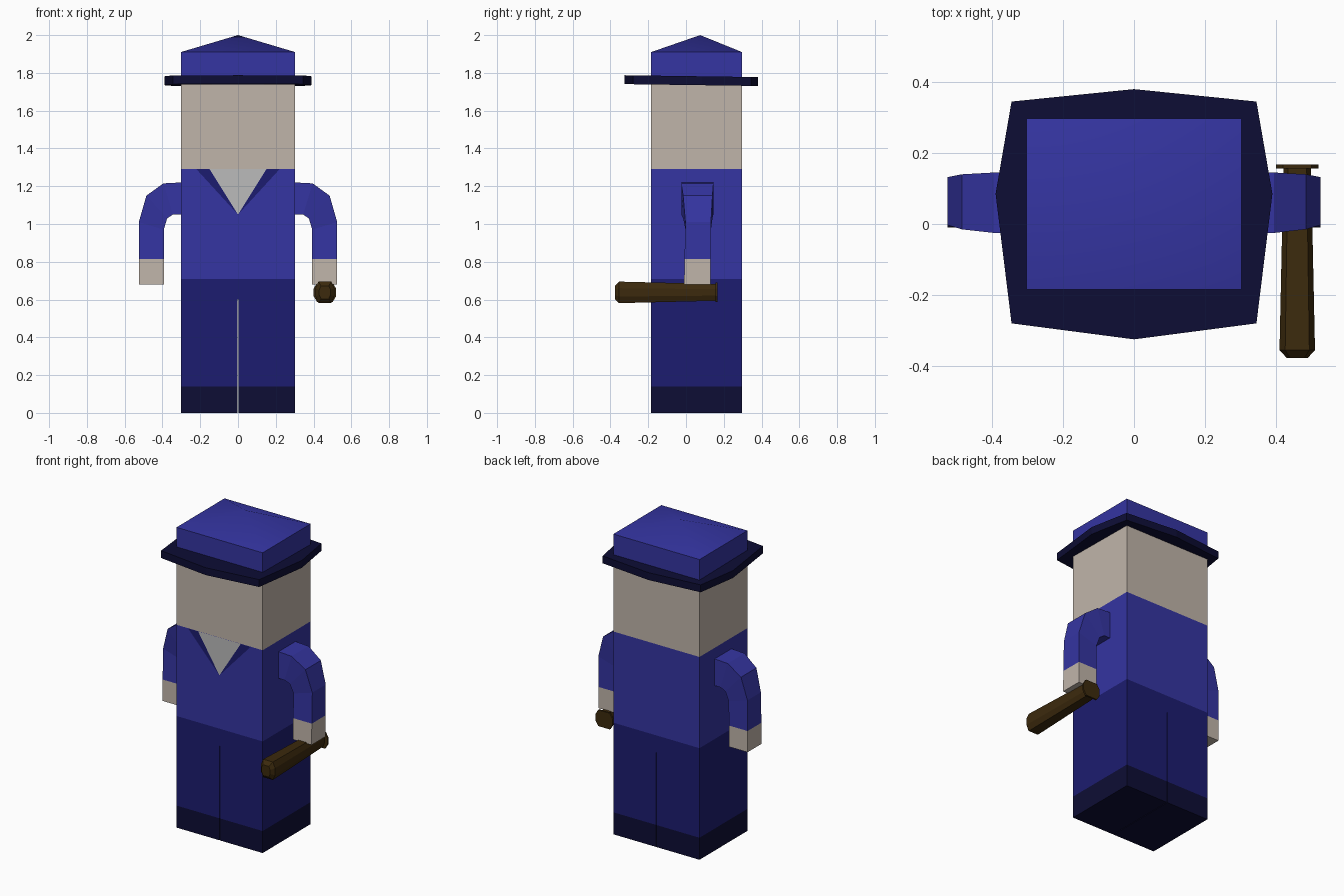
import bpy, bmesh

if "Cube" in bpy.data.objects:
    bpy.data.objects.remove(bpy.data.objects["Cube"])

def material(name, rgb):
    m = bpy.data.materials.new(name)
    m.diffuse_color = (*rgb, 1)
    m.use_nodes = True
    m.node_tree.nodes["Principled BSDF"].inputs["Base Color"].default_value = m.diffuse_color
    return m

BLUE = material("blue_cloth", (0.035, 0.035, 0.36))
NAVY = material("navy_cloth", (0.012, 0.012, 0.16))
BLACK = material("dark_navy", (0.004, 0.004, 0.035))
SKIN = material("skin", (0.53, 0.46, 0.40))
WHITE = material("shirt_white", (0.5, 0.5, 0.5))
WOOD = material("wood", (0.045, 0.023, 0.004))

def loft(name, rings, mat, caps=(True, True), mirror=False):
    """Skin a list of equal-length point rings, optionally capping each end."""
    bm = bmesh.new()
    vs = [[bm.verts.new(p) for p in r] for r in rings]
    n = len(rings[0])
    for a, b in zip(vs, vs[1:]):
        for i in range(n):
            j = (i + 1) % n
            bm.faces.new((a[i], a[j], b[j], b[i]))
    if caps[0]:
        bm.faces.new(vs[0][::-1])
    if caps[1]:
        bm.faces.new(vs[-1])
    bmesh.ops.recalc_face_normals(bm, faces=bm.faces)
    me = bpy.data.meshes.new(name)
    bm.to_mesh(me)
    bm.free()
    me.materials.append(mat)
    ob = bpy.data.objects.new(name, me)
    bpy.context.collection.objects.link(ob)
    if mirror:
        ob.modifiers.new("mirror", 'MIRROR')
    return ob

Y0, Y1, W = -0.185, 0.297, 0.303

def rect(x0, x1, z, y0=Y0, y1=Y1):
    return [(x0, y0, z), (x1, y0, z), (x1, y1, z), (x0, y1, z)]

def block(name, x0, x1, z0, z1, mat, caps=(False, False), mirror=False):
    return loft(name, [rect(x0, x1, z0), rect(x0, x1, z1)], mat, caps, mirror)

# legs with a hairline gap, then the stacked body
block("shoes", 0.002, W, 0, 0.14, BLACK, (True, False), True)
block("trouser_legs", 0.002, W, 0.14, 0.60, NAVY, (False, True), True)
block("hips", -W, W, 0.60, 0.71, NAVY, (True, False))
block("jacket", -W, W, 0.71, 1.29, BLUE)
block("head", -W, W, 1.29, 1.75, SKIN)
block("cap_band", -W, W, 1.75, 1.91, BLUE)

# shallow pyramid cap top
def flat(name, pts, faces, mat, mirror=False):
    me = bpy.data.meshes.new(name)
    me.from_pydata(pts, [], faces)
    me.materials.append(mat)
    ob = bpy.data.objects.new(name, me)
    bpy.context.collection.objects.link(ob)
    if mirror:
        ob.modifiers.new("mirror", 'MIRROR')
    return ob

crown = flat("cap_crown", rect(-W, W, 1.91) + [(0, 0.075, 2.0)],
             [(0, 1, 4), (1, 2, 4), (2, 3, 4), (3, 0, 4)], BLUE)
crown.data.polygons.foreach_set("use_smooth", [True] * 4)

# eight-sided brim, tilted slightly down at the back
outline = [(0, -0.325), (0.345, -0.28), (0.39, 0.085), (0.345, 0.345),
           (0, 0.38), (-0.345, 0.345), (-0.39, 0.085), (-0.345, -0.28)]
loft("cap_brim", [[(x, y, z - 0.014 * y) for x, y in outline]
                  for z in (1.736, 1.783)], BLACK)

# open collar: white shirt with dark lapels
F = Y0 - 0.002
flat("shirt_front", [(-0.15, F, 1.29), (0, F, 1.05), (0.15, F, 1.29)], [(0, 1, 2)], WHITE)
flat("lapels", [(0.15, F, 1.29), (0, F, 1.05), (0.22, F, 1.29)], [(0, 1, 2)], NAVY, True)

# arms: outer x,z / inner x,z / y range for each cross-section
def section(xo, zo, xi, zi, y0, y1):
    return [(xo, y0, zo), (xo, y1, zo), (xi, y1, zi), (xi, y0, zi)]

sleeve = [section(0.300, 1.22, 0.300, 1.05, -0.025, 0.145),
          section(0.395, 1.215, 0.345, 1.05, -0.025, 0.145),
          section(0.485, 1.15, 0.375, 1.03, -0.015, 0.140),
          section(0.525, 1.01, 0.393, 0.97, -0.003, 0.132),
          section(0.525, 0.815, 0.393, 0.815, -0.008, 0.131)]
loft("sleeves", sleeve, BLUE, (False, False), True)
loft("hands", [sleeve[-1], section(0.525, 0.68, 0.393, 0.68, -0.01, 0.131)],
     SKIN, (False, True), True)

# wooden club held in the right-hand-side fist, flange at the back end
def club_ring(y, s, sx=1.0):
    pts = [(0.05, 0.022), (0.034, 0.057), (-0.034, 0.057), (-0.05, 0.022)]
    pts += [(-x, -z) for x, z in pts]
    return [(0.46 + x * s * sx, y, 0.638 + z * s) for x, z in pts]

loft("club", [club_ring(-0.377, 0.6), club_ring(-0.355, 1), club_ring(0.157, 0.78),
              club_ring(0.157, 0.9, 1.33), club_ring(0.168, 0.9, 1.33)], WOOD)
